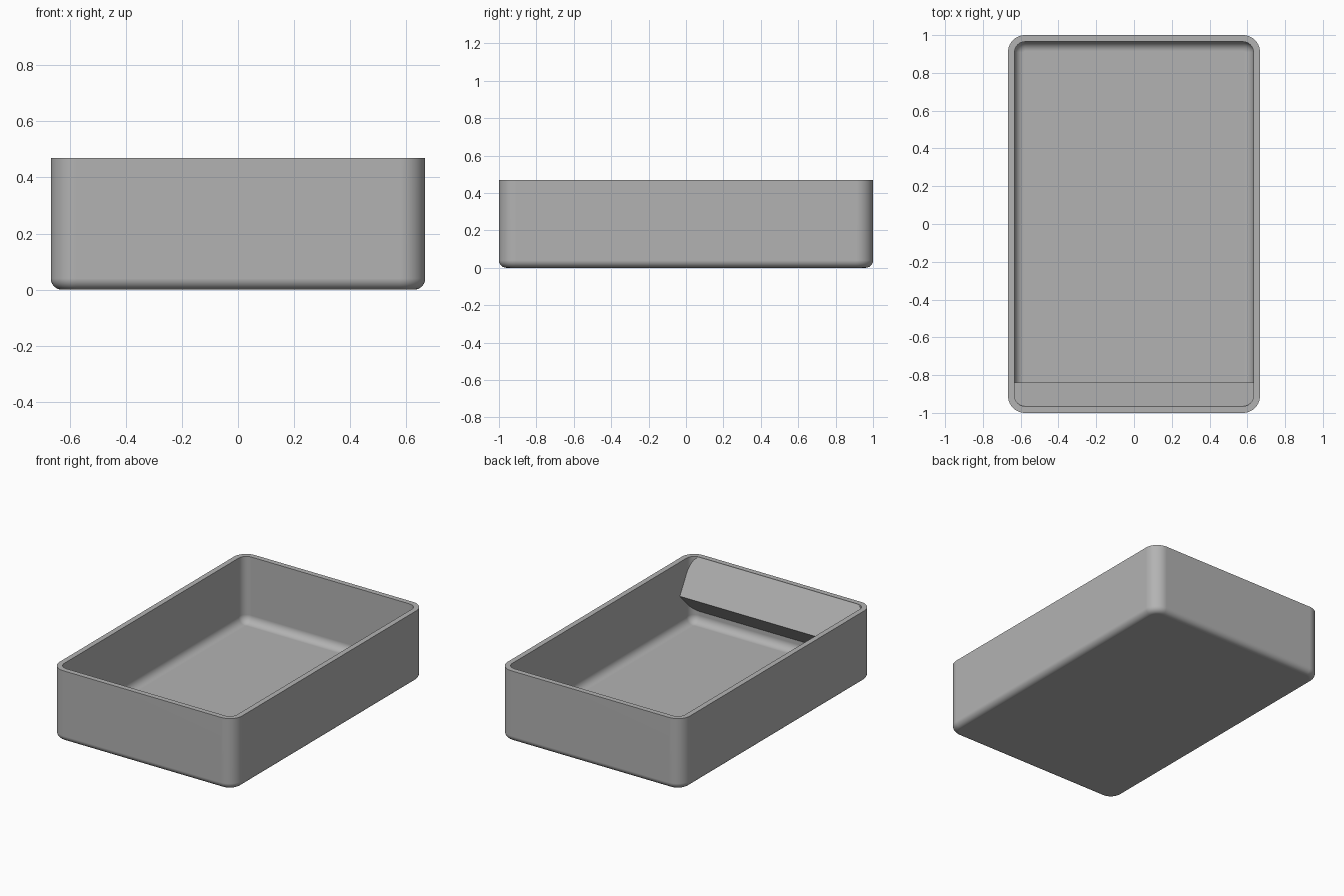
import bpy, bmesh
from math import sin, cos, pi, radians

cube = bpy.data.objects.get("Cube")
if cube:
    bpy.data.objects.remove(cube, do_unlink=True)

# Overall sizes
HALF_X, HALF_Y, HEIGHT = 0.667, 1.0, 0.47
WALL, FLOOR = 0.035, 0.035
CORNER, OUTER_FILLET, INNER_FILLET = 0.09, 0.04, 0.05
SEG = 10

grey = bpy.data.materials.new("plain grey")
grey.use_nodes = True
GREY = (0.45, 0.45, 0.45, 1)
grey.diffuse_color = GREY
grey.node_tree.nodes["Principled BSDF"].inputs["Base Color"].default_value = GREY


def make_object(name, bm):
    bmesh.ops.recalc_face_normals(bm, faces=bm.faces)
    mesh = bpy.data.meshes.new(name)
    bm.to_mesh(mesh)
    bm.free()
    mesh.materials.append(grey)
    obj = bpy.data.objects.new(name, mesh)
    bpy.context.collection.objects.link(obj)
    return obj


def rounded_ring(bm, inset, z):
    """Rounded rectangle of vertices, moved in from the outer wall."""
    r = CORNER - inset
    cx, cy = HALF_X - CORNER, HALF_Y - CORNER
    ring = []
    for q, (sx, sy) in enumerate([(1, 1), (-1, 1), (-1, -1), (1, -1)]):
        for i in range(SEG + 1):
            a = (q + i / SEG) * pi / 2
            ring.append(bm.verts.new((sx * cx + r * cos(a), sy * cy + r * sin(a), z)))
    return ring


# Tray: one section swept around the rounded outline, outside then inside
quarter = [i / SEG * pi / 2 for i in range(SEG + 1)]
section = [(OUTER_FILLET * (1 - sin(a)), OUTER_FILLET * (1 - cos(a))) for a in quarter]
section += [(0, HEIGHT), (WALL, HEIGHT)]
section += [(WALL + INNER_FILLET * (1 - cos(a)), FLOOR + INNER_FILLET * (1 - sin(a)))
            for a in quarter]
bm = bmesh.new()
rings = [rounded_ring(bm, inset, z) for inset, z in section]
for low, high in zip(rings, rings[1:]):
    for i in range(len(low)):
        j = (i + 1) % len(low)
        bm.faces.new((low[i], low[j], high[j], high[i]))
bm.faces.new(rings[0])
bm.faces.new(rings[-1])
tray = make_object("tray", bm)

bpy.ops.object.select_all(action="DESELECT")
tray.select_set(True)
bpy.context.view_layer.objects.active = tray
bpy.ops.object.shade_smooth_by_angle(angle=radians(30))
weighted = tray.modifiers.new("clean flats", "WEIGHTED_NORMAL")
weighted.keep_sharp = True

# Sloping label ledge along the inside of the front wall
bm = bmesh.new()
profile = [(-0.838, 0.245), (-0.966, 0.467), (-0.966, 0.11)]
side = HALF_X - WALL + 0.002
ends = [[bm.verts.new((x, y, z)) for y, z in profile] for x in (-side, side)]
for end in ends:
    bm.faces.new(end)
for i in range(3):
    j = (i + 1) % 3
    bm.faces.new((ends[0][i], ends[0][j], ends[1][j], ends[1][i]))
make_object("label_ledge", bm)
